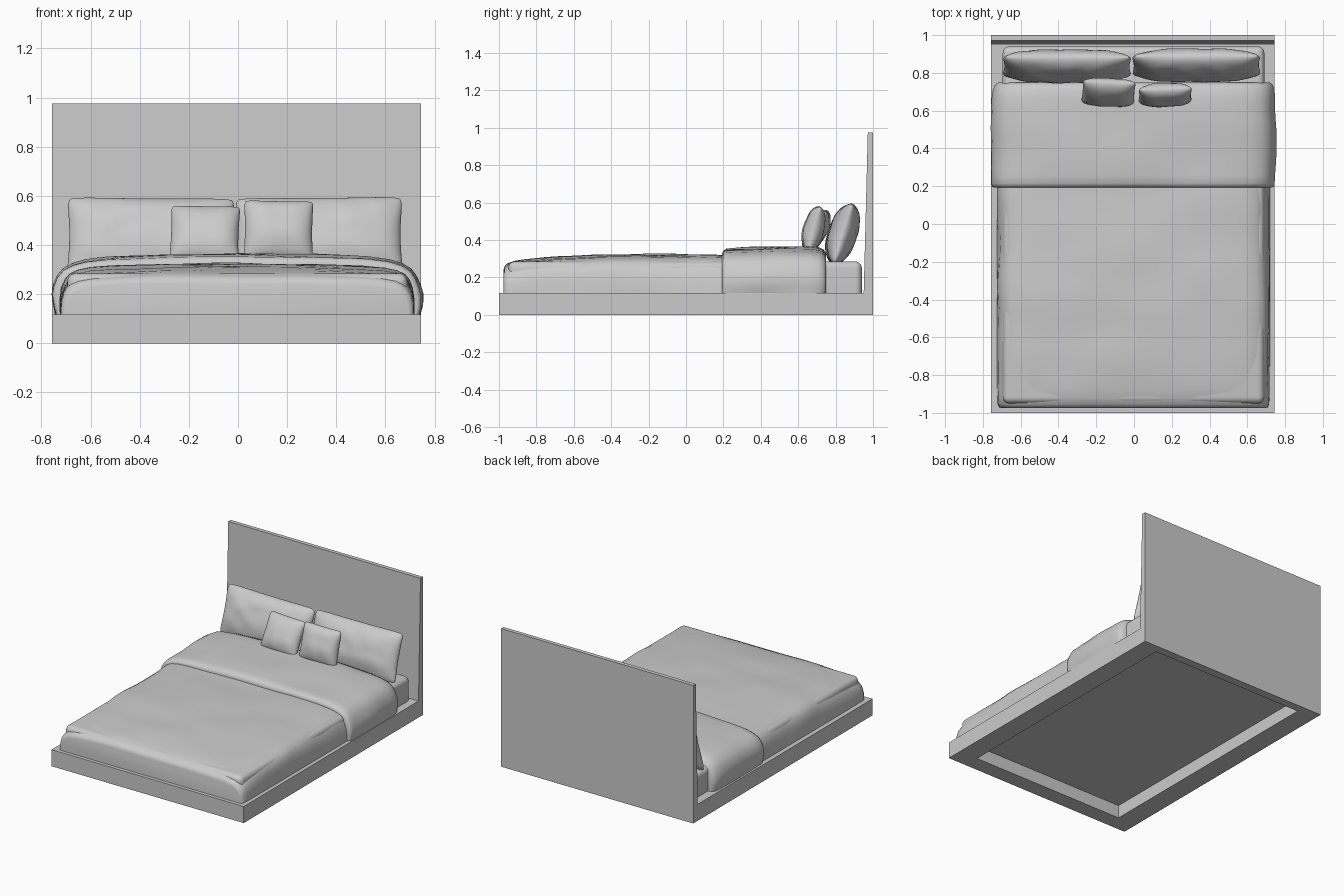
import bpy, bmesh, math
from mathutils import Vector, Matrix, noise

if "Cube" in bpy.data.objects:
    bpy.data.objects.remove(bpy.data.objects["Cube"])

DECK = 0.117  # top of the platform


def finish(bm, name, smooth=None):
    bmesh.ops.recalc_face_normals(bm, faces=bm.faces)
    me = bpy.data.meshes.new(name)
    bm.to_mesh(me)
    bm.free()
    ob = bpy.data.objects.new(name, me)
    bpy.context.collection.objects.link(ob)
    if smooth:
        bpy.ops.object.select_all(action='DESELECT')
        ob.select_set(True)
        bpy.context.view_layer.objects.active = ob
        bpy.ops.object.shade_smooth_by_angle(angle=math.radians(smooth))
    return ob


def box(bm, x0, x1, y0, y1, z0, z1):
    m = Matrix.Translation(((x0 + x1) / 2, (y0 + y1) / 2, (z0 + z1) / 2)) \
        @ Matrix.Diagonal((x1 - x0, y1 - y0, z1 - z0, 1))
    return bmesh.ops.create_cube(bm, size=1, matrix=m)['verts']


def platform():
    # box whose underside is inset and pushed up into a recess
    bm = bmesh.new()
    box(bm, -0.757, 0.745, -1, 1, 0, DECK)
    bm.normal_update()
    bottom = min(bm.faces, key=lambda f: f.calc_center_median().z)
    bmesh.ops.inset_region(bm, faces=[bottom], thickness=0.05)
    for v in bottom.verts:
        v.co.x = 0.6 if v.co.x > 0 else -0.61
        v.co.y = 0.94 if v.co.y > 0 else -0.885
    up = bmesh.ops.extrude_discrete_faces(bm, faces=[bottom])['faces'][0]
    for v in up.verts:
        v.co.z = 0.092
    finish(bm, "platform_frame")


def headboard():
    # side profile with a sloped front, extruded across the width
    bm = bmesh.new()
    prof = [(0.95, DECK), (1, DECK), (1, 0.975), (0.972, 0.975)]
    f = bm.faces.new([bm.verts.new((-0.757, y, z)) for y, z in prof])
    ext = bmesh.ops.extrude_face_region(bm, geom=[f])['geom']
    bmesh.ops.translate(bm, vec=(1.502, 0, 0),
                        verts=[e for e in ext if isinstance(e, bmesh.types.BMVert)])
    finish(bm, "headboard")


def mattress():
    bm = bmesh.new()
    box(bm, -0.695, 0.69, -0.95, 0.94, DECK, 0.285)
    edges = [e for e in bm.edges if max(v.co.z for v in e.verts) > 0.2]
    bmesh.ops.bevel(bm, geom=edges, offset=0.035, segments=5, profile=0.5, affect='EDGES')
    finish(bm, "mattress", 40)


def interp(stations, y):
    for a, b in zip(stations, stations[1:]):
        if y <= b[0]:
            t = (y - a[0]) / (b[0] - a[0])
            return [p + (q - p) * t for p, q in zip(a, b)]
    return list(stations[-1])


def cover(name, half, stations, cx, rough):
    # draped cloth: mirrored cross-section lofted along y; station = (y, width, height)
    # half profile runs from hem to centre, as (share of width, share of height)
    prof = []
    for (x0, z0), (x1, z1) in zip(half, half[1:]):
        n = max(1, round(abs(x1 - x0) / 0.08))
        prof += [(x0 + (x1 - x0) * i / n, z0 + (z1 - z0) * i / n) for i in range(n)]
    prof = [(-x, z) for x, z in prof] + [(0, 1)] + [(x, z) for x, z in reversed(prof)]
    ys = []
    for a, b in zip(stations, stations[1:]):
        n = max(1, round((b[0] - a[0]) / 0.05))
        ys += [a[0] + (b[0] - a[0]) * i / n for i in range(n)]
    ys.append(stations[-1][0])
    bm = bmesh.new()
    rows = []
    for y in ys:
        _, w, h = interp(stations, y)
        row = []
        for x, z in prof:
            p = Vector((cx + x * w, y, DECK + z * h))
            if z > 0:
                k = noise.noise(Vector((p.x * 3, y * 4, p.z * 6)))
                p.z += rough * k * z
                p.x += rough * k * 1.3 * x * (1 if abs(x) > 0.9 else 0)
            row.append(bm.verts.new(p))
        rows.append(row)
    for r, s in zip(rows, rows[1:]):
        for i in range(len(r) - 1):
            bm.faces.new((r[i], r[i + 1], s[i + 1], s[i]))
    bm.faces.new(rows[0])
    bm.faces.new(rows[-1])
    finish(bm, name, 50)


def pillow(name, size, centre, lean, yaw=0, roll=0, seed=0, n=28):
    # two puffed grids welded at the seam, edges pinched in between the corners
    w, t, h = (s / 2 for s in size)
    bm = bmesh.new()
    for side in (-1, 1):
        grid = []
        for i in range(n + 1):
            u = math.sin(math.pi * (i / n - 0.5))
            col = []
            for j in range(n + 1):
                v = math.sin(math.pi * (j / n - 0.5))
                puff = (max(0, 1 - abs(u) ** 3.5) * max(0, 1 - abs(v) ** 2.4)) ** 0.55
                k = noise.noise(Vector((u * w * 11 + seed, side, v * h * 11)))
                x = w * u * (1 - 0.04 * (1 - v * v) - 0.05 * (u * v) ** 8)
                z = h * v * (1 - 0.03 * (1 - u * u) - 0.05 * (u * v) ** 8)
                y = side * t * puff * (1 + 0.12 * k)
                col.append(bm.verts.new((x, y, z)))
            grid.append(col)
        for a, b in zip(grid, grid[1:]):
            for j in range(n):
                bm.faces.new((a[j], b[j], b[j + 1], a[j + 1]))
    bmesh.ops.remove_doubles(bm, verts=bm.verts, dist=0.0004)
    rot = Matrix.Rotation(math.radians(yaw), 4, 'Z') \
        @ Matrix.Rotation(math.radians(-lean), 4, 'X') \
        @ Matrix.Rotation(math.radians(roll), 4, 'Y')
    bm.transform(Matrix.Translation(centre) @ rot)
    finish(bm, name, 80)


platform()
headboard()
mattress()

# main duvet and its folded-back top
cover("duvet",
      [(1, 0), (0.995, 0.3), (0.985, 0.52), (0.965, 0.68), (0.94, 0.79),
       (0.9, 0.865), (0.83, 0.92), (0.7, 0.955), (0.4, 0.985), (0, 1)],
      [(-0.975, 0.695, 0.125), (-0.97, 0.71, 0.142), (-0.955, 0.718, 0.157),
       (-0.92, 0.72, 0.17), (-0.87, 0.721, 0.179), (-0.7, 0.722, 0.194),
       (-0.45, 0.722, 0.205), (-0.2, 0.722, 0.209), (0.25, 0.722, 0.203)],
      -0.003, 0.008)
cover("duvet_fold",
      [(0.985, 0), (0.995, 0.15), (1, 0.33), (0.99, 0.48), (0.97, 0.63), (0.94, 0.75),
       (0.89, 0.84), (0.82, 0.9), (0.7, 0.945), (0.4, 0.985), (0, 1)],
      [(0.193, 0.735, 0.21), (0.198, 0.745, 0.226), (0.215, 0.75, 0.237),
       (0.3, 0.753, 0.242), (0.5, 0.755, 0.249), (0.66, 0.753, 0.249),
       (0.71, 0.748, 0.243), (0.735, 0.738, 0.232), (0.748, 0.722, 0.212)],
      -0.001, 0.008)

# sleeping pillows, then cushions
pillow("left_pillow", (0.69, 0.15, 0.34), (-0.355, 0.835, 0.43), 17, roll=0.5, seed=1)
pillow("right_pillow", (0.69, 0.15, 0.34), (0.33, 0.84, 0.432), 17, roll=-0.5, seed=5)
pillow("left_cushion", (0.285, 0.11, 0.25), (-0.135, 0.697, 0.447), 27, yaw=-2, roll=1, seed=9)
pillow("right_cushion", (0.285, 0.11, 0.25), (0.165, 0.683, 0.46), 15, yaw=2, roll=1, seed=13)
